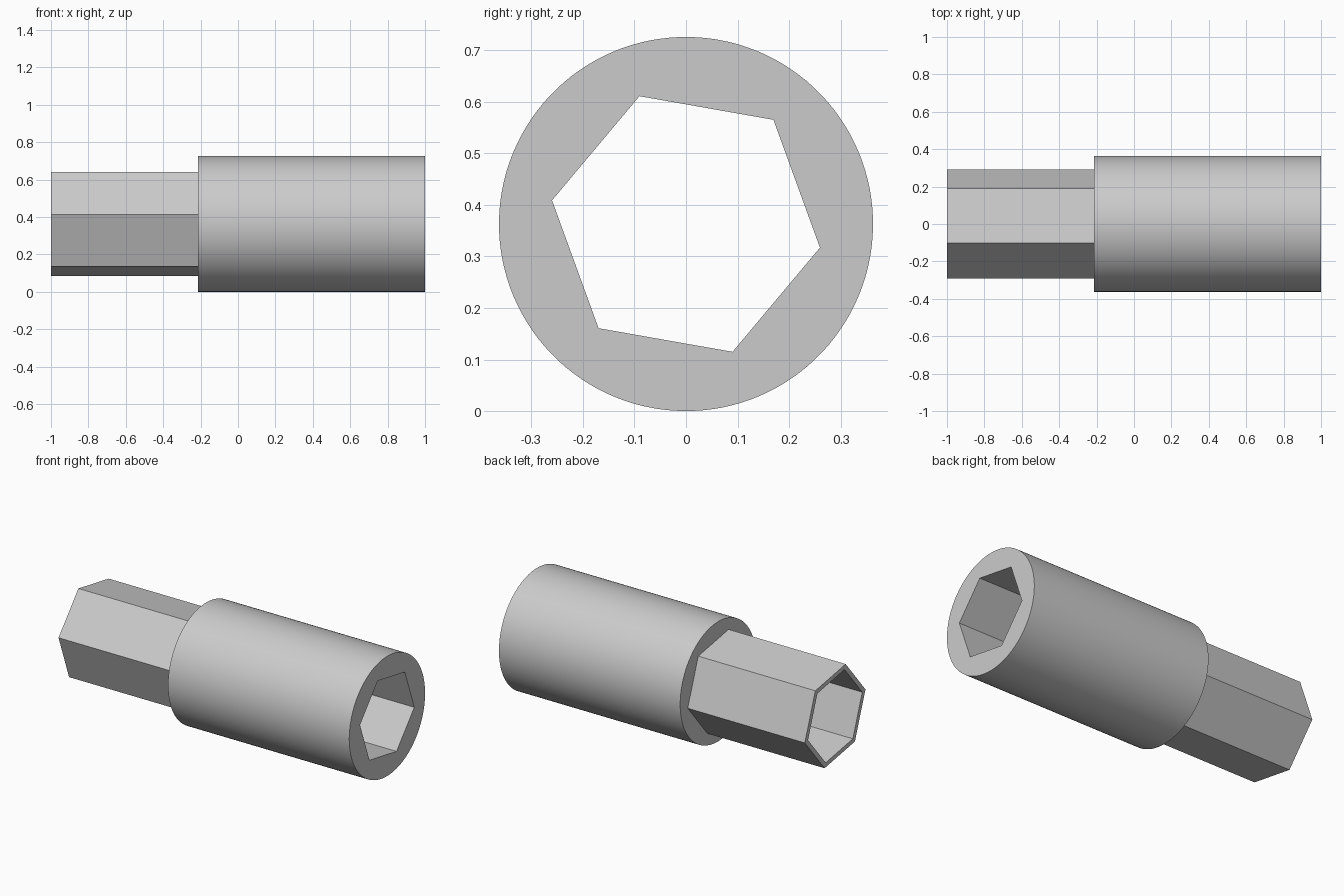
import bpy, bmesh, math

if "Cube" in bpy.data.objects:
    bpy.data.objects.remove(bpy.data.objects["Cube"], do_unlink=True)

AXIS_Z = 0.363      # height of the long axis
TURN = 50           # roll of the hexagons in degrees
SHOULDER = -0.215   # where the shank meets the barrel

metal = bpy.data.materials.new("grey metal")
metal.use_nodes = True
metal.diffuse_color = (0.6, 0.6, 0.6, 1)
metal.node_tree.nodes["Principled BSDF"].inputs["Base Color"].default_value = (0.6, 0.6, 0.6, 1)

bm = bmesh.new()


def ring(x, radius, sides):
    angles = [math.radians(TURN + 360 * i / sides) for i in range(sides)]
    return [bm.verts.new((x, radius * math.cos(a), AXIS_Z + radius * math.sin(a))) for a in angles]


def bridge(a, b):
    """Join two rings with one face per side of the coarser ring."""
    sides = min(len(a), len(b))
    ka, kb = len(a) // sides, len(b) // sides
    for i in range(sides):
        first = [a[(i * ka + j) % len(a)] for j in range(ka + 1)]
        second = [b[(i * kb + j) % len(b)] for j in range(kb + 1)]
        bm.faces.new(first + second[::-1])


# Outer skin from shank to barrel, then back through the hexagonal bore
rings = [
    ring(-1, 0.295, 6),
    ring(SHOULDER, 0.295, 6),
    ring(SHOULDER, 0.363, 120),
    ring(1, 0.363, 120),
    ring(1, 0.264, 6),
    ring(-1, 0.264, 6),
]
for i, current in enumerate(rings):
    bridge(current, rings[(i + 1) % len(rings)])
bmesh.ops.recalc_face_normals(bm, faces=bm.faces)

mesh = bpy.data.meshes.new("hex_socket_adapter")
bm.to_mesh(mesh)
bm.free()
mesh.materials.append(metal)
adapter = bpy.data.objects.new("hex_socket_adapter", mesh)
bpy.context.collection.objects.link(adapter)

# Smooth barrel, crisp hexagon edges
bpy.ops.object.select_all(action="DESELECT")
adapter.select_set(True)
bpy.context.view_layer.objects.active = adapter
bpy.ops.object.shade_smooth_by_angle(angle=math.radians(30))
